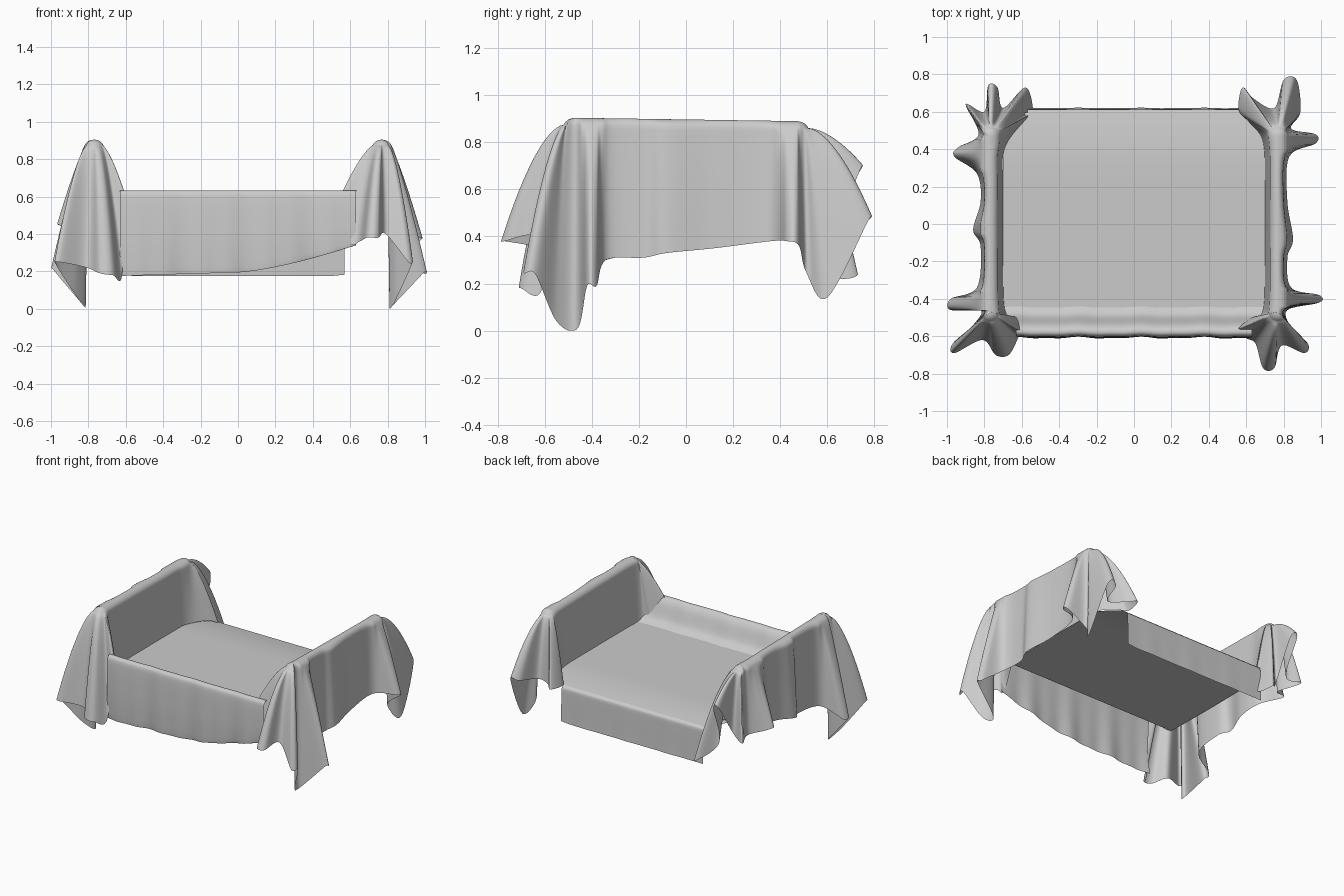
import bpy, math
from mathutils import Vector

if "Cube" in bpy.data.objects:
    bpy.data.objects.remove(bpy.data.objects["Cube"])


def catmull(p0, p1, p2, p3, t):
    return 0.5 * (2 * p1 + (p2 - p0) * t + (2 * p0 - 5 * p1 + 4 * p2 - p3) * t * t
                  + (3 * p1 - p0 - 3 * p2 + p3) * t ** 3)


def smooth_path(points, steps, closed):
    pts = [Vector(p) for p in points]
    n = len(pts)
    get = (lambda i: pts[i % n]) if closed else (lambda i: pts[max(0, min(n - 1, i))])
    out = []
    for i in range(n if closed else n - 1):
        for k in range(steps):
            out.append(catmull(get(i - 1), get(i), get(i + 1), get(i + 2), k / steps))
    if not closed:
        out.append(pts[-1])
    return out


def make_sheet(name, rows, closed):
    # rows: equal-length lists of points, joined into a quad grid
    m = len(rows[0])
    verts = [tuple(p) for r in rows for p in r]
    faces = []
    for i in range(len(rows) - 1):
        for j in range(m if closed else m - 1):
            k = (j + 1) % m
            faces.append((i * m + j, (i + 1) * m + j, (i + 1) * m + k, i * m + k))
    me = bpy.data.meshes.new(name)
    me.from_pydata(verts, [], faces)
    me.update()
    ob = bpy.data.objects.new(name, me)
    bpy.context.collection.objects.link(ob)
    for p in me.polygons:
        p.use_smooth = True
    return ob


def arm_drape(name, x, hem):
    # cloth rolling over a rounded ridge along y, then falling to a folded hem loop
    edge = smooth_path(hem, 8, True)
    cap, fall = 6, 18
    rows = [[] for _ in range(cap + fall + 1)]
    for e in edge:
        y = max(-0.47, min(0.47, e.y))
        top = Vector((x, y, 0.897 - 0.015 * y))
        out = Vector((e.x - x, e.y - y, 0))
        d = out.normalized()
        r = min(0.05, out.length * 0.6)
        for s in range(cap + 1):
            a = s / cap * math.radians(70)
            rows[s].append(top + d * r * math.sin(a) / math.sin(math.radians(70))
                           - Vector((0, 0, 0.045 * (1 - math.cos(a)))))
        start = rows[cap][-1]
        power = 1.2 + 0.5 * abs(d.y)
        for s in range(1, fall + 1):
            v = s / fall
            p = start.lerp(e, v)
            p.z = max(0, start.z + (e.z - start.z) * v ** power)
            rows[cap + s].append(p)
    make_sheet(name, rows, True)


# right arm: front folds, outer side, back folds, then inner wall
arm_drape("right_arm_drape", 0.77, [
    (.60, -.61, .36), (.65, -.64, .36), (.69, -.77, .38), (.75, -.77, .38), (.79, -.65, .40),
    (.91, -.69, .25), (.93, -.64, .24), (.84, -.55, .04), (.82, -.46, .01), (.99, -.42, .19),
    (.99, -.38, .19), (.84, -.34, .30), (.82, -.18, .31), (.85, -.08, .33), (.82, .12, .35),
    (.83, .36, .38), (.97, .43, .38), (.97, .48, .36), (.84, .51, .25), (.89, .60, .14),
    (.87, .77, .46), (.80, .77, .47), (.75, .62, .44), (.64, .67, .45), (.58, .73, .45),
    (.56, .61, .44), (.62, .54, .46), (.69, .44, .46), (.70, .2, .46),
    (.70, -.2, .46), (.69, -.46, .47), (.63, -.50, .53), (.56, -.56, .63)])

# left arm, same order
arm_drape("left_arm_drape", -0.77, [
    (-.62, -.61, .18), (-.67, -.70, .18), (-.74, -.70, .19), (-.81, -.62, .22),
    (-.96, -.69, .25), (-.97, -.64, .23), (-.86, -.54, .06), (-.82, -.46, .01),
    (-.98, -.46, .20), (-.98, -.40, .22), (-.84, -.34, .30),
    (-.82, -.12, .33), (-.86, -.03, .34), (-.82, .12, .37), (-.84, .27, .40),
    (-.96, .36, .45), (-.94, .41, .44), (-.83, .48, .40), (-.90, .64, .42), (-.80, .60, .45),
    (-.78, .74, .68), (-.73, .73, .66), (-.70, .62, .36), (-.58, .73, .24), (-.54, .61, .24),
    (-.57, .57, .44), (-.69, .41, .46), (-.70, .2, .46), (-.70, -.2, .46),
    (-.69, -.46, .47), (-.63, -.50, .53), (-.61, -.57, .62)])


def strip(name, profile, half_width, hem_low, wrinkle, flare=0, steps=8):
    # profile of (y, z, hem weight) carried along x; the weighted part follows the hem line
    path = smooth_path(profile, steps, False)
    rows = []
    for i in range(97):
        a = -1 + i / 48
        row = []
        for j, p in enumerate(path):
            x = a * (half_width + flare * max(0, 1 - j / (3 * steps)))
            w = max(0, min(1, p.z))
            fold = wrinkle * (0.4 + w) * (math.sin(19 * x + 1) + 0.6 * math.sin(37 * x))
            row.append((x, p.x + fold, p.y + (hem_low(x) - p.y) * w))
        rows.append(row)
    make_sheet(name, rows, False)


# flat seat, easing slightly down at the back, corners tucked under the arm folds
seat = []
for i in range(-10, 11):
    row = []
    for k in range(25):
        y = -.45 + 1.045 * k / 24
        x = i / 10 * (0.70 - 0.7 * max(0, y - 0.45))
        row.append((x, y, 0.463 - 0.028 * max(0, (y - 0.3) / 0.3) ** 2))
    seat.append(row)
make_sheet("seat_cloth", seat, False)

# raised front rail with hanging front panel
strip("front_panel", [(-.44, .46, 0), (-.49, .50, 0), (-.535, .60, 0), (-.57, .632, 0),
                      (-.60, .61, 0), (-.608, .5, .3), (-.605, .4, .7), (-.60, .3, 1)],
      0.63, lambda x: 0.175 + 0.03 * (x + 0.64) + 0.13 * max(0, x / 0.64) ** 1.5, 0.005, 0.08)

# smooth back panel
strip("back_panel", [(.594, .436, 0), (.61, .42, 0), (.615, .40, .2), (.62, .3, 1)],
      0.57, lambda x: 0.175 + 0.1 * max(0, x - 0.5), 0.0008)
